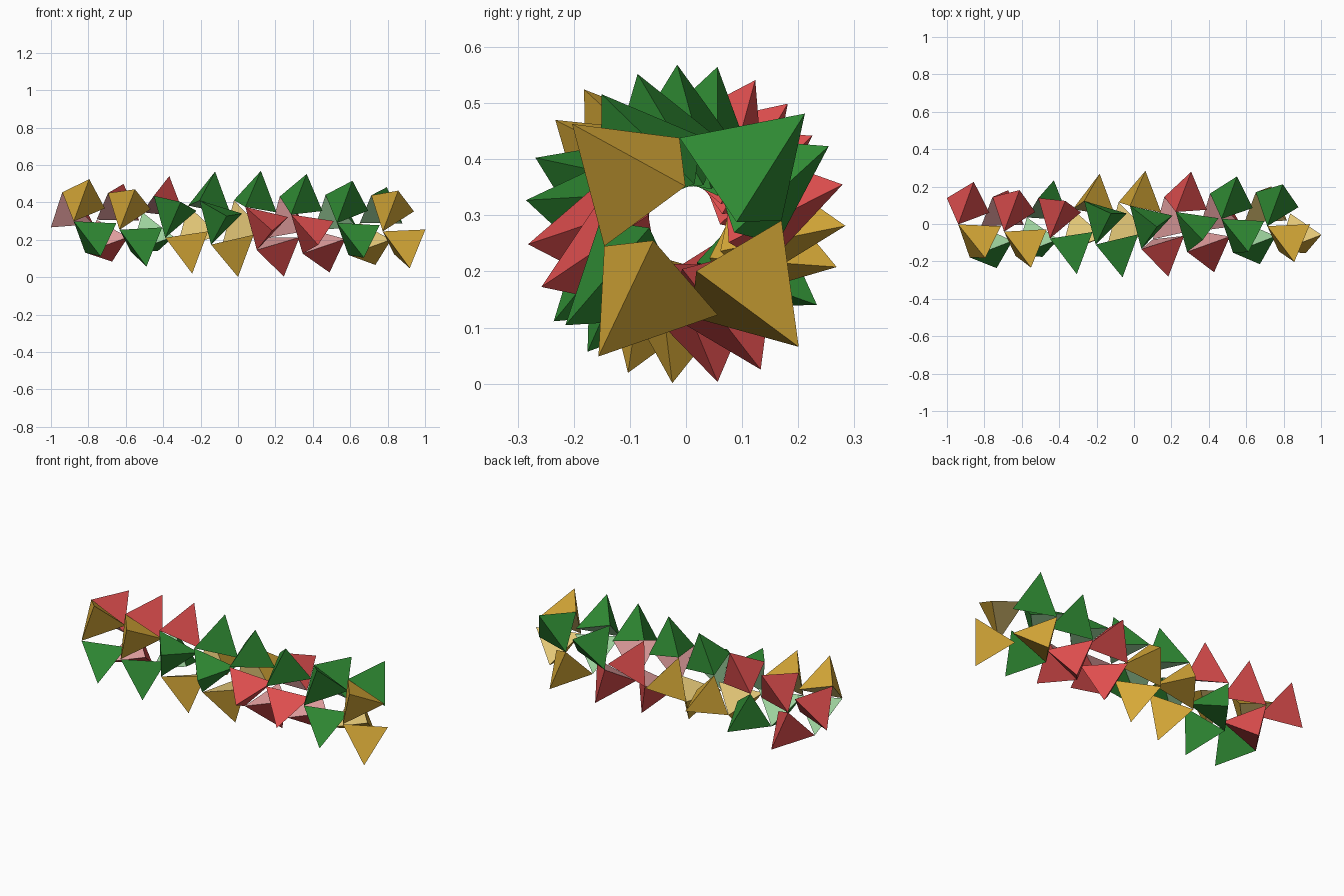
import bpy
import bmesh
from math import cos, sin, radians
from mathutils import Vector

cube = bpy.data.objects.get("Cube")
if cube:
    bpy.data.objects.remove(cube, do_unlink=True)


def linear(c):
    c /= 255
    return c / 12.92 if c <= 0.04045 else ((c + 0.055) / 1.055) ** 2.4


def material(name, rgb):
    mat = bpy.data.materials.new(name)
    mat.use_nodes = True
    colour = [linear(c) for c in rgb] + [1]
    mat.diffuse_color = colour
    bsdf = next(n for n in mat.node_tree.nodes if n.type == "BSDF_PRINCIPLED")
    bsdf.inputs["Base Color"].default_value = colour
    bsdf.inputs["Roughness"].default_value = 0.8
    return mat


# Each colour has a full tone for the outside and a pale tone for the inner face
COLOURS = {
    "red": (material("red", (222, 78, 78)), material("pale_red", (228, 160, 160))),
    "gold": (material("gold", (216, 170, 56)), material("pale_gold", (226, 198, 118))),
    "green": (material("green", (48, 140, 52)), material("pale_green", (156, 208, 156))),
}

# Single helix: every tetrahedron is one step further along x and around it
STEP_X, STEP_ANGLE, START_ANGLE = 0.0612, 93.85, 265.5
FIRST = -14
SEQUENCE = ("red gold green red red gold green green red green "
            "gold gold green green gold gold green red red red "
            "green red red green green green gold green gold gold").split()


def helix_point(n, along, turn, radius):
    """Point at an offset from step n, on the slightly tilted helix axis."""
    x = n * STEP_X + along
    a = radians(START_ANGLE + n * STEP_ANGLE + turn)
    return Vector((x, -0.002 + 0.018 * x + radius * cos(a),
                   0.285 - 0.009 * x + radius * sin(a)))


def tetrahedron(n, colour):
    bm = bmesh.new()
    tip = bm.verts.new(helix_point(n, 0, 0, 0.285))
    joint = bm.verts.new(helix_point(n, -0.144, -41.4, 0.161))
    next_joint = bm.verts.new(helix_point(n + 1, -0.144, -41.4, 0.161))
    inner = bm.verts.new(helix_point(n, 0.084, -37.5, 0.077))
    for trio in ((tip, joint, next_joint), (tip, next_joint, inner), (tip, inner, joint)):
        bm.faces.new(trio)
    # The face turned to the axis takes the pale tone
    bm.faces.new((joint, inner, next_joint)).material_index = 1
    bmesh.ops.recalc_face_normals(bm, faces=bm.faces)
    name = f"{colour}_tetrahedron_{n - FIRST + 1}"
    mesh = bpy.data.meshes.new(name)
    bm.to_mesh(mesh)
    bm.free()
    for mat in COLOURS[colour]:
        mesh.materials.append(mat)
    bpy.context.collection.objects.link(bpy.data.objects.new(name, mesh))


# Chain of tetrahedra joined corner to corner
for i, colour in enumerate(SEQUENCE):
    tetrahedron(FIRST + i, colour)
